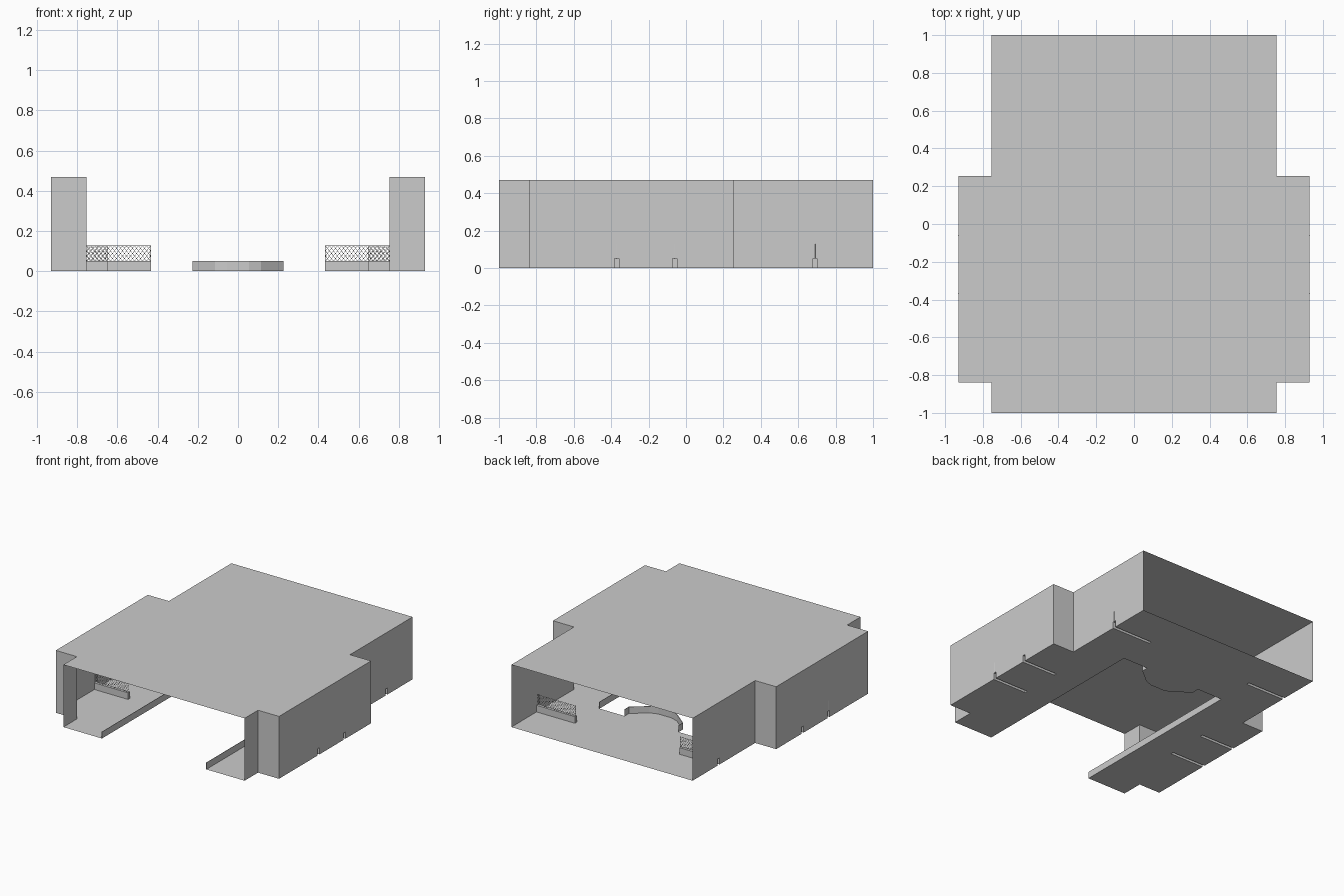
import bpy, bmesh

if "Cube" in bpy.data.objects:
    bpy.data.objects.remove(bpy.data.objects["Cube"])

grey = bpy.data.materials.new("plain_grey")
grey.use_nodes = True
grey.diffuse_color = (0.6, 0.6, 0.6, 1)
grey.node_tree.nodes["Principled BSDF"].inputs["Base Color"].default_value = (0.6, 0.6, 0.6, 1)

HEIGHT, CURB, RAIL_TOP, HALF_SLOT = 0.47, 0.05, 0.127, 0.011
# Half plan of the building, front to back
OUTLINE = [(0.755, -1), (0.755, -0.84), (0.93, -0.84),
           (0.93, 0.255), (0.755, 0.255), (0.755, 1)]
# Low rails: y position, inner x, outer x
RAILS = [(-0.37, 0.65, 0.93), (-0.06, 0.65, 0.93), (0.69, 0.435, 0.755)]
# Half of the rounded landing, from the middle outwards
LANDING = [(0, 0.25), (0.055, 0.25), (0.115, 0.27), (0.225, 0.36), (0.225, 0.41)]
WELL_X, WELL_Y = 0.435, 0.41


def sheet(name, polygons, thickness=0):
    """Object made of flat polygons, mirrored to the other side."""
    bm = bmesh.new()
    for points in polygons:
        bm.faces.new([bm.verts.new(p) for p in points])
    bmesh.ops.remove_doubles(bm, verts=bm.verts[:], dist=0.0001)
    mesh = bpy.data.meshes.new(name)
    bm.to_mesh(mesh)
    bm.free()
    mesh.materials.append(grey)
    obj = bpy.data.objects.new(name, mesh)
    bpy.context.collection.objects.link(obj)
    mirror = obj.modifiers.new("mirror", 'MIRROR')
    mirror.use_clip = True
    if thickness:
        solid = obj.modifiers.new("thickness", 'SOLIDIFY')
        solid.thickness = thickness
        solid.offset = 0
    return obj


def upright(a, b, top):
    """Vertical panel standing on the line from a to b."""
    return [(*a, 0), (*b, 0), (*b, top), (*a, top)]


def rails_on(a, b):
    return [r for r in RAILS if a[0] == b[0] == r[2] and a[1] < r[0] < b[1]]


# Roof
sheet("roof", [[(x, y, HEIGHT) for x, y in [(0, -1)] + OUTLINE + [(0, 1)]]])

# Floor, with the rail slots and the front stairwell left open
floor = [(WELL_X, -1)]
for a, b in zip(OUTLINE, OUTLINE[1:]):
    floor.append(a)
    for y, inner, outer in rails_on(a, b):
        floor += [(outer, y - HALF_SLOT), (inner, y - HALF_SLOT),
                  (inner, y + HALF_SLOT), (outer, y + HALF_SLOT)]
floor += [OUTLINE[-1], (0, 1)] + LANDING + [(WELL_X, WELL_Y)]
sheet("floor", [[(x, y, 0) for x, y in floor]])

# Walls, notched where a rail base meets them
walls = []
for i, (a, b) in enumerate(zip(OUTLINE, OUTLINE[1:])):
    panel = [(*a, 0)]
    for y, inner, outer in rails_on(a, b):
        lo, hi = y - HALF_SLOT, y + HALF_SLOT
        panel += [(outer, lo, 0), (outer, lo, CURB), (outer, hi, CURB), (outer, hi, 0)]
    panel += [(*b, 0), (*b, HEIGHT), (*a, HEIGHT)]
    walls.append(panel[::-1] if i == 0 else panel)
sheet("side_walls", walls)

# Curbs round the stairwell
sheet("landing_curb", [upright(a, b, CURB) for a, b in zip(LANDING, LANDING[1:])], 0.003)
sheet("stairwell_curb", [upright((WELL_X, WELL_Y), (WELL_X, -1), CURB)], 0.003)

# Rail bases, hollow underneath
bases = []
for y, inner, outer in RAILS:
    lo, hi = y - HALF_SLOT, y + HALF_SLOT
    bases += [upright((inner, lo), (outer, lo), CURB),
              upright((outer, hi), (inner, hi), CURB),
              upright((inner, hi), (inner, lo), CURB),
              [(inner, lo, CURB), (outer, lo, CURB), (outer, hi, CURB), (inner, hi, CURB)]]
sheet("rail_bases", bases)


# Open diamond mesh on each rail, made of stacked zigzag wires
def wire_mesh(name, side, y, inner, outer, rows=6):
    curve = bpy.data.curves.new(name, 'CURVE')
    curve.dimensions = '3D'
    curve.bevel_depth = 0.0013
    curve.bevel_resolution = 0
    step = (RAIL_TOP - CURB) / rows
    count = round((outer - inner) / 0.01)
    lines = [[(inner + (outer - inner) * i / count, CURB + step * (r + (i + r) % 2))
              for i in range(count + 1)] for r in range(rows)]
    lines += [[(inner, RAIL_TOP), (outer, RAIL_TOP)], [(inner, CURB), (inner, RAIL_TOP)],
              [(outer, CURB), (outer, RAIL_TOP)]]
    for line in lines:
        spline = curve.splines.new('POLY')
        spline.points.add(len(line) - 1)
        for point, (x, z) in zip(spline.points, line):
            point.co = (side * x, y, z, 1)
    curve.materials.append(grey)
    bpy.context.collection.objects.link(bpy.data.objects.new(name, curve))


for side, label in ((1, "left"), (-1, "right")):
    for (y, inner, outer), place in zip(RAILS, ("front", "middle", "back")):
        wire_mesh(f"{label}_{place}_rail_mesh", side, y, inner, outer)
